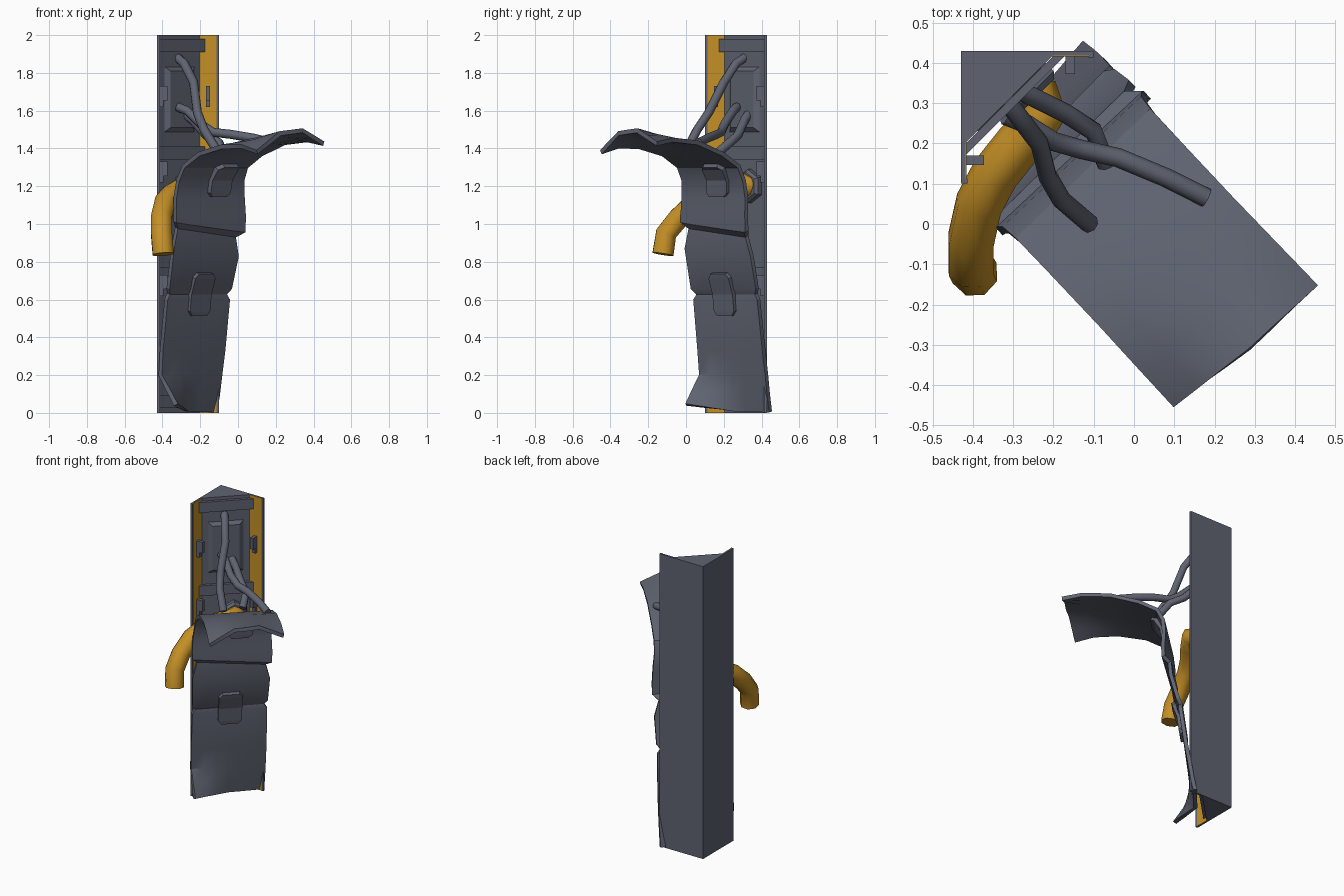
import bpy, bmesh, math
from mathutils import Vector

if "Cube" in bpy.data.objects:
    bpy.data.objects.remove(bpy.data.objects["Cube"])

S = math.sqrt(0.5)


def P(u, v, z):
    """u runs along the diagonal front, v points out of the corner."""
    return Vector(((u + v) * S, (u - v) * S, z))


def material(name, rgb):
    m = bpy.data.materials.new(name)
    m.diffuse_color = (*rgb, 1)
    m.use_nodes = True
    m.node_tree.nodes["Principled BSDF"].inputs["Base Color"].default_value = m.diffuse_color
    return m


GREY = material("slate grey", (0.115, 0.127, 0.165))
ORANGE = material("amber orange", (0.56, 0.28, 0.02))


def select(ob):
    bpy.ops.object.select_all(action='DESELECT')
    ob.select_set(True)
    bpy.context.view_layer.objects.active = ob


def add(name, verts, faces, mat=GREY, thick=0):
    me = bpy.data.meshes.new(name)
    me.from_pydata([tuple(p) for p in verts], [], faces)
    bm = bmesh.new()
    bm.from_mesh(me)
    bmesh.ops.recalc_face_normals(bm, faces=bm.faces)
    bm.to_mesh(me)
    bm.free()
    me.materials.append(mat)
    ob = bpy.data.objects.new(name, me)
    bpy.context.collection.objects.link(ob)
    if thick:
        mod = ob.modifiers.new("thickness", 'SOLIDIFY')
        mod.thickness, mod.offset = thick, 0
        select(ob)
        bpy.ops.object.modifier_apply(modifier=mod.name)
    return ob


def loft(name, rings, mat=GREY):
    """Closed solid through equal-length rings."""
    n = len(rings[0])
    faces = [tuple(range(n)), tuple((len(rings) - 1) * n + i for i in range(n))]
    for r in range(len(rings) - 1):
        for i in range(n):
            j = (i + 1) % n
            faces.append((r * n + i, r * n + j, (r + 1) * n + j, (r + 1) * n + i))
    return add(name, [p for ring in rings for p in ring], faces, mat)


def box(name, x0, x1, y0, y1, z0, z1, mat=GREY):
    return loft(name, [[Vector((x, y, z)) for x, y in
                        ((x0, y0), (x1, y0), (x1, y1), (x0, y1))] for z in (z0, z1)], mat)


def mirrored_box(name, x0, x1, y0, y1, z0, z1, mat=GREY):
    """A box on the back wall and its twin on the left wall."""
    box(name + "_back", x0, x1, y0, y1, z0, z1, mat)
    box(name + "_left", -y1, -y0, -x1, -x0, z0, z1, mat)


def plate(name, z0, z1, w0, w1, v0, v1, inset=0.0):
    """Plate on the diagonal panel: back half width w0, front half width w1."""
    loft(name, [[P(a * w, v, z) for a, z in
                 ((-1, z0 + k), (1, z0 + k), (1, z1 - k), (-1, z1 - k))]
                for v, w, k in ((v0, w0, 0), (v1, w1, inset))])


def sheet(name, rows, thick):
    n = len(rows[0])
    faces = [(r * n + i, r * n + i + 1, (r + 1) * n + i + 1, (r + 1) * n + i)
             for r in range(len(rows) - 1) for i in range(n - 1)]
    return add(name, [p for row in rows for p in row], faces, GREY, thick)


def smooth(ob, angle):
    select(ob)
    bpy.ops.object.shade_smooth_by_angle(angle=math.radians(angle))


def tube(name, pts, r, mat):
    cu = bpy.data.curves.new(name, 'CURVE')
    cu.dimensions = '3D'
    cu.bevel_depth, cu.bevel_resolution, cu.use_fill_caps = r, 2, True
    sp = cu.splines.new('POLY')
    sp.points.add(len(pts) - 1)
    for q, p in zip(sp.points, pts):
        q.co = (*p, 1)
    cu.materials.append(mat)
    ob = bpy.data.objects.new(name, cu)
    bpy.context.collection.objects.link(ob)
    select(ob)
    bpy.ops.object.convert(target='MESH')
    smooth(bpy.context.view_layer.objects.active, 50)


# Corner column: two thin walls and the filled core behind the diagonal panel
mirrored_box("wall", -0.43, -0.10, 0.418, 0.43, 0, 2)
mirrored_box("wall_lip", -0.113, -0.10, 0.414, 0.42, 0, 2)
loft("column_core", [[Vector((-0.425, 0.425, z)), Vector((-0.425, 0.195, z)),
                      Vector((-0.195, 0.425, z))] for z in (0, 2)])
mirrored_box("orange_strip", -0.205, -0.113, 0.4155, 0.419, 0, 1.999, ORANGE)

# Cross bands, cover plate and clips on the column
for i, z in enumerate((0.06, 0.735, 1.375, 1.945)):
    plate(f"cross_band_{i}", z - 0.035, z + 0.035, 0.156, 0.175, -0.437, -0.417)
for i, z in enumerate((0.39, 1.66)):
    plate(f"cover_plate_{i}", z - 0.18, z + 0.18, 0.122, 0.085, -0.445, -0.42, 0.03)
for i, z in enumerate((0.275, 0.675, 1.275, 1.675)):
    mirrored_box(f"clip_foot_{i}", -0.170, -0.147, 0.395, 0.42, z - 0.055, z + 0.055)
    mirrored_box(f"clip_hook_{i}", -0.170, -0.147, 0.373, 0.40, z - 0.02, z + 0.055)

# Hexagonal hose socket
loft("hose_socket", [[P(0.05 + r * math.cos(a), v, 1.2 + r * math.sin(a))
                      for a in (math.pi / 3 * k + math.pi / 6 for k in range(6))]
                     for v, r in ((-0.445, 0.09), (-0.41, 0.09), (-0.395, 0.075))])

# Hanging hose and loose wires
tube("hose", [(-0.25, 0.33, 1.2), (-0.225, 0.275, 1.21), (-0.285, 0.20, 1.195), (-0.345, 0.125, 1.16),
              (-0.385, 0.05, 1.115), (-0.405, -0.04, 1.03), (-0.405, -0.105, 0.95),
              (-0.396, -0.122, 0.84)], 0.06, ORANGE)
tube("wire_long", [(-0.32, 0.31, 1.88), (-0.285, 0.265, 1.85), (-0.235, 0.20, 1.75),
                   (-0.215, 0.12, 1.59), (-0.18, 0.06, 1.50), (-0.11, 0.0, 1.385)], 0.024, GREY)
tube("wire_short", [(-0.28, 0.33, 1.58), (-0.24, 0.31, 1.55), (-0.17, 0.275, 1.47),
                    (-0.10, 0.23, 1.43), (-0.07, 0.15, 1.36)], 0.024, GREY)
tube("wire_outer", [(-0.32, 0.27, 1.62), (-0.27, 0.25, 1.60), (-0.20, 0.205, 1.53),
                    (-0.13, 0.185, 1.485), (-0.04, 0.165, 1.475), (0.08, 0.115, 1.455),
                    (0.18, 0.065, 1.43)], 0.024, GREY)

# Peeled front cover: stations (left v, left z, right v, right z, half width, arch)
stations = [(-0.365, 0.01, -0.40, 0.005, 0.233, 0), (-0.355, 0.10, -0.382, 0.10, 0.235, 0),
            (-0.345, 0.20, -0.367, 0.20, 0.237, 0), (-0.335, 0.33, -0.345, 0.33, 0.238, 0),
            (-0.302, 0.60, -0.308, 0.60, 0.236, 0), (-0.305, 0.63, -0.31, 0.63, 0.216, 0),
            (-0.285, 0.66, -0.295, 0.66, 0.238, 0), (-0.245, 0.87, -0.25, 0.83, 0.244, 0),
            (-0.245, 0.98, -0.24, 0.935, 0.215, 0), (-0.222, 1.01, -0.205, 0.96, 0.25, 0),
            (-0.222, 1.06, -0.202, 1.04, 0.25, 0), (-0.225, 1.14, -0.207, 1.14, 0.246, 0),
            (-0.215, 1.23, -0.20, 1.23, 0.236, 0), (-0.175, 1.305, -0.165, 1.305, 0.232, 0),
            (-0.06, 1.37, -0.05, 1.37, 0.231, 0), (0.12, 1.41, 0.13, 1.43, 0.23, 0.008),
            (0.27, 1.41, 0.31, 1.445, 0.23, 0.035), (0.39, 1.38, 0.43, 1.425, 0.23, 0.085)]
rows = []
for vl, zl, vr, zr, w, arch in stations:
    row = []
    for i in range(7):
        t = i / 6
        a = 2 * t - 1
        v, z, u = vl + (vr - vl) * t, zl + (zr - zl) * t, w * a
        if zl > 1.25:
            u -= 0.018 * (v + 0.2) / 0.63          # slight skew of the curl
        z += arch * min(1, 1.5 * (1 - abs(a)))     # arched tip
        v += arch * 0.15 * (1 - abs(a))
        bend = max(0, 1 - 2 * t) * max(0, 1 - z / 0.2)
        v += 0.14 * bend                           # bent lower left corner
        z += 0.035 * bend
        row.append(P(u, v, z))
    rows.append(row)
smooth(sheet("peeled_cover", rows, 0.024), 25)


# Bent latch tabs with clipped corners
def tab(name, path, u0, w, lean):
    rows = []
    for k, (v, z) in enumerate(path):
        ww = w - 0.022 if k in (0, len(path) - 1) else w
        uc = u0 + lean * (k / (len(path) - 1) - 0.5)
        rows.append([P(uc - ww, v, z), P(uc + ww, v, z)])
    sheet(name, rows, 0.03)


tab("lower_tab", [(-0.303, 0.515), (-0.298, 0.54), (-0.287, 0.63), (-0.257, 0.715),
                  (-0.25, 0.74)], 0.0, 0.075, 0.0)
tab("upper_tab", [(-0.197, 1.145), (-0.194, 1.165), (-0.185, 1.235), (-0.145, 1.295),
                  (-0.12, 1.312)], 0.055, 0.075, 0.02)
